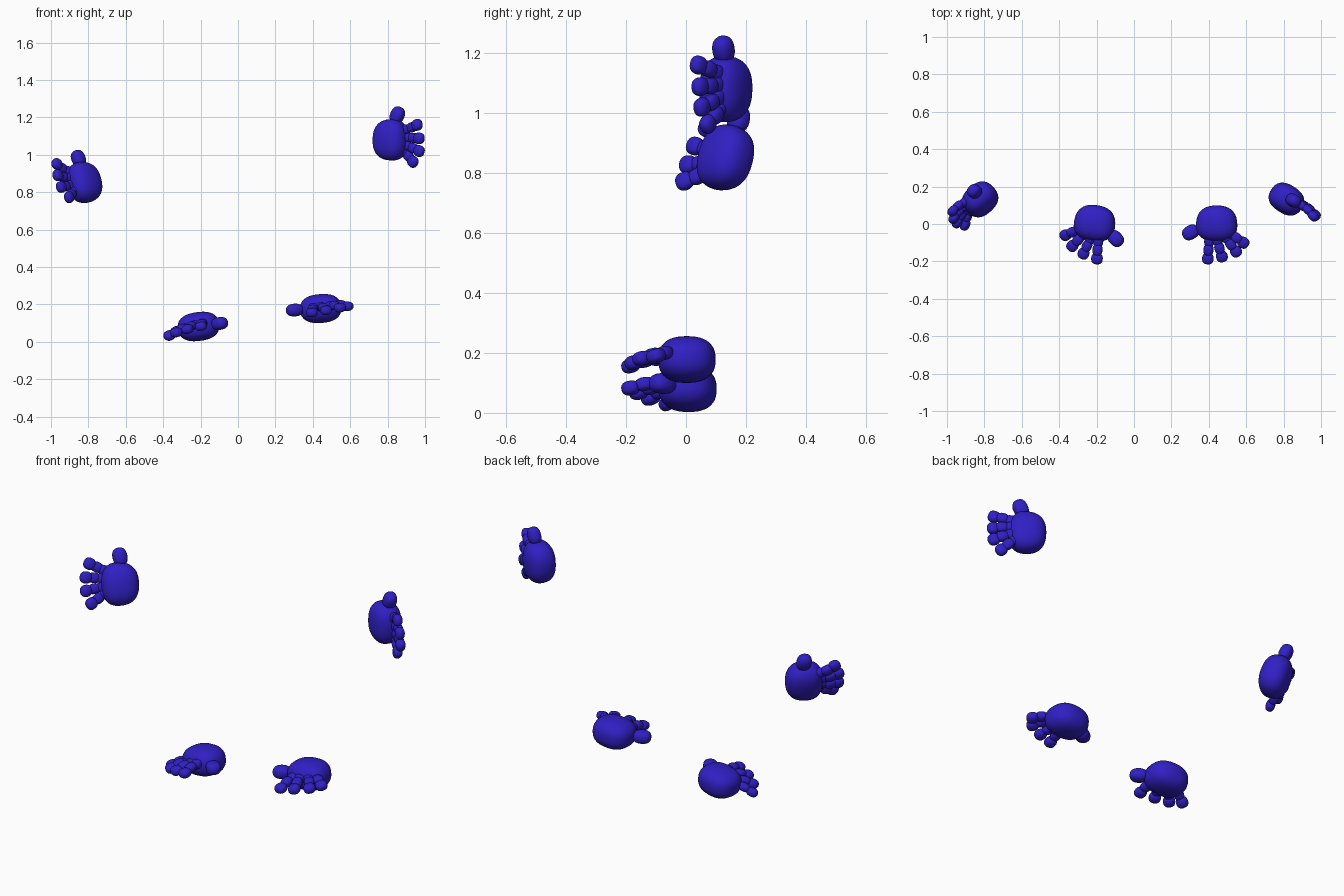
import bpy, bmesh
from mathutils import Vector, Matrix

if "Cube" in bpy.data.objects:
    bpy.data.objects.remove(bpy.data.objects["Cube"])

blue = bpy.data.materials.new("blue")
blue.diffuse_color = (0.03, 0.014, 0.55, 1)
blue.use_nodes = True
blue.node_tree.nodes["Principled BSDF"].inputs["Base Color"].default_value = blue.diffuse_color


def add_blob(bm, centre, fwd, side, size, power, cuts, taper=0.0):
    """Rounded block: size = half extents along side, forward and normal."""
    f = Vector(fwd).normalized()
    s = Vector(side)
    s = (s - f * s.dot(f)).normalized()
    n = s.cross(f)
    frame = Matrix((s, f, n)).transposed()
    part = bmesh.new()
    bmesh.ops.create_cube(part, size=2)
    bmesh.ops.subdivide_edges(part, edges=part.edges[:], cuts=cuts, use_grid_fill=True)
    for v in part.verts:
        c = v.co / sum(abs(k) ** power for k in v.co) ** (1 / power)
        c.x *= 1 + taper * c.y
        v.co = Vector(centre) + frame @ Vector([a * b for a, b in zip(c, size)])
    if frame.determinant() < 0:
        bmesh.ops.reverse_faces(part, faces=part.faces[:])
    tmp = bpy.data.meshes.new("tmp")
    part.to_mesh(tmp)
    part.free()
    bm.from_mesh(tmp)
    bpy.data.meshes.remove(tmp)


def finish(bm, name):
    bmesh.ops.recalc_face_normals(bm, faces=bm.faces[:])
    mesh = bpy.data.meshes.new(name)
    bm.to_mesh(mesh)
    bm.free()
    for p in mesh.polygons:
        p.use_smooth = True
    mesh.materials.append(blue)
    bpy.context.collection.objects.link(bpy.data.objects.new(name, mesh))


def limb(name, hand, centre, fwd, side, thumb, tips):
    """fwd points to the fingers, side points to the thumb, hand is +1 or -1."""
    c, f, s = Vector(centre), Vector(fwd).normalized(), Vector(side).normalized()
    n = s.cross(f).normalized() * hand
    # palm
    bm = bmesh.new()
    add_blob(bm, c, f, s, (0.110, 0.096, 0.077), 2.45, 11, 0.05)
    finish(bm, name + "_palm")
    # thumb
    bm = bmesh.new()
    t = Vector(thumb)
    add_blob(bm, t, t - c + f * 0.03, f, (0.038, 0.047, 0.034), 2.4, 7)
    finish(bm, name + "_thumb")
    # fingers of three knuckle segments
    for i, tip in enumerate(tips):
        tip = Vector(tip)
        base = c + (tip - c) * 0.5 + s * (0.015, 0.01, 0.002, 0)[i] + n * 0.015
        d = tip - base
        bm = bmesh.new()
        for k, size in enumerate(((0.027, 0.034, 0.023), (0.027, 0.033, 0.023),
                                  (0.031, 0.031, 0.024))):
            bend = n * (0.005 if k == 1 else 0)
            add_blob(bm, base + d * k / 2 + bend, d, s, size, 2.4, 7)
        finish(bm, f"{name}_finger_{i + 1}")


limb("right_foot", 1, (0.442, 0.003, 0.178), (0, -1, 0), (-1, 0, -0.08),
     (0.303, -0.045, 0.170),
     [(0.395, -0.185, 0.157), (0.47, -0.174, 0.168), (0.545, -0.147, 0.182), (0.585, -0.10, 0.19)])
limb("left_foot", -1, (-0.21, 0.005, 0.082), (-0.15, -1, 0), (1, -0.15, 0.14),
     (-0.098, -0.078, 0.098),
     [(-0.198, -0.185, 0.083), (-0.27, -0.158, 0.068), (-0.33, -0.118, 0.05), (-0.367, -0.06, 0.034)])
limb("right_hand", 1, (0.815, 0.133, 1.08), (0.84, -0.54, 0), (0.05, 0, 1),
     (0.852, 0.125, 1.212),
     [(0.958, 0.042, 1.16), (0.968, 0.047, 1.088), (0.968, 0.053, 1.02), (0.935, 0.073, 0.963)])
limb("left_hand", -1, (-0.822, 0.132, 0.852), (-0.74, -0.67, 0), (-0.15, 0.3, 0.94),
     (-0.853, 0.175, 0.98),
     [(-0.968, 0.07, 0.95), (-0.963, 0.03, 0.89), (-0.945, 0.007, 0.828), (-0.903, -0.005, 0.773)])
